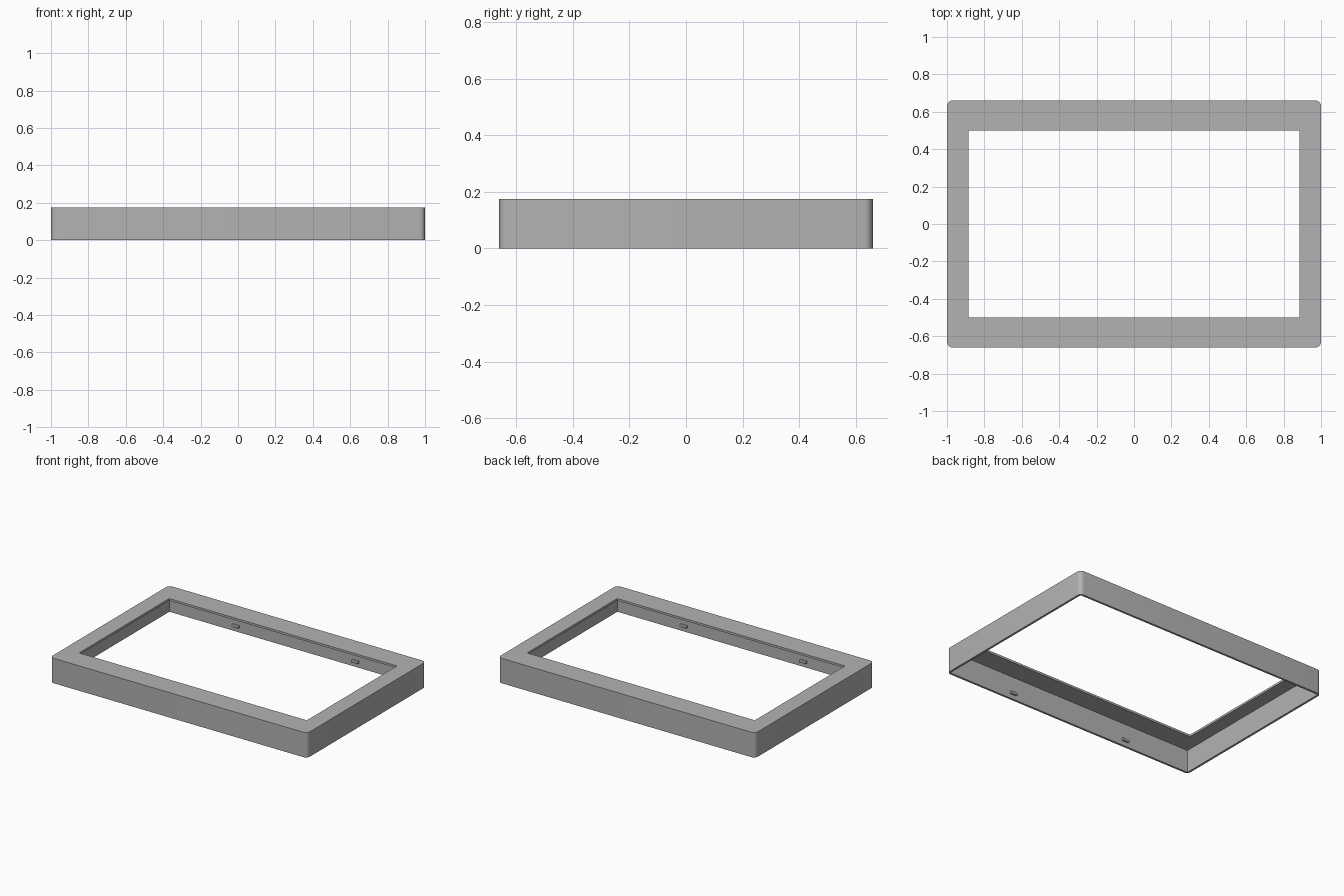
import bpy
import bmesh
from mathutils import Matrix

WIDTH, DEPTH, HEIGHT = 2.0, 1.32, 0.175
WALL = 0.015          # side wall and top lip thickness
OPENING = (1.77, 1.0)

cube = bpy.data.objects.get("Cube")
if cube:
    bpy.data.objects.remove(cube, do_unlink=True)

grey = bpy.data.materials.new("plain grey")
grey.use_nodes = True
colour = (0.45, 0.45, 0.45, 1)
grey.diffuse_color = colour
grey.node_tree.nodes["Principled BSDF"].inputs["Base Color"].default_value = colour


def box(name, size, centre, axis=2, radius=0, segments=6):
    """Box with the edges along one axis optionally rounded."""
    bm = bmesh.new()
    bmesh.ops.create_cube(bm, size=1, matrix=Matrix.Diagonal((*size, 1)))
    if radius:
        edges = [e for e in bm.edges
                 if abs((e.verts[0].co - e.verts[1].co).normalized()[axis]) > 0.9]
        bmesh.ops.bevel(bm, geom=edges, offset=radius, segments=segments,
                        profile=0.5, affect='EDGES')
    mesh = bpy.data.meshes.new(name)
    bm.to_mesh(mesh)
    bm.free()
    mesh.materials.append(grey)
    obj = bpy.data.objects.new(name, mesh)
    obj.location = centre
    bpy.context.collection.objects.link(obj)
    return obj


def activate(obj):
    bpy.ops.object.select_all(action='DESELECT')
    obj.select_set(True)
    bpy.context.view_layer.objects.active = obj


def cut(target, cutter):
    activate(target)
    mod = target.modifiers.new("cut", 'BOOLEAN')
    mod.operation = 'DIFFERENCE'
    mod.solver = 'EXACT'
    mod.object = cutter
    bpy.ops.object.modifier_apply(modifier=mod.name)
    bpy.data.objects.remove(cutter, do_unlink=True)


# Bezel shell: rounded outside, hollow underneath, window through the top
bezel = box("bezel_frame", (WIDTH, DEPTH, HEIGHT), (0, 0, HEIGHT / 2), radius=0.03)
cavity_top = HEIGHT - WALL
cut(bezel, box("cavity_cutter", (WIDTH - 2 * WALL, DEPTH - 2 * WALL, cavity_top + 0.1),
               (0, 0, (cavity_top - 0.1) / 2)))
cut(bezel, box("window_cutter", (*OPENING, 1), (0, 0, HEIGHT)))
activate(bezel)
bpy.ops.object.shade_smooth_by_angle()

# Small snap tabs inside the long walls
for side, y_sign in (("front", -1), ("back", 1)):
    for hand, x_sign in (("right", -1), ("left", 1)):
        tab = box(f"{side}_{hand}_snap_tab", (0.05, 0.02, 0.018),
                  (x_sign * 0.465, y_sign * (DEPTH / 2 - WALL - 0.005), 0.04),
                  axis=0, radius=0.004, segments=3)
        activate(tab)
        bpy.ops.object.shade_smooth_by_angle()
